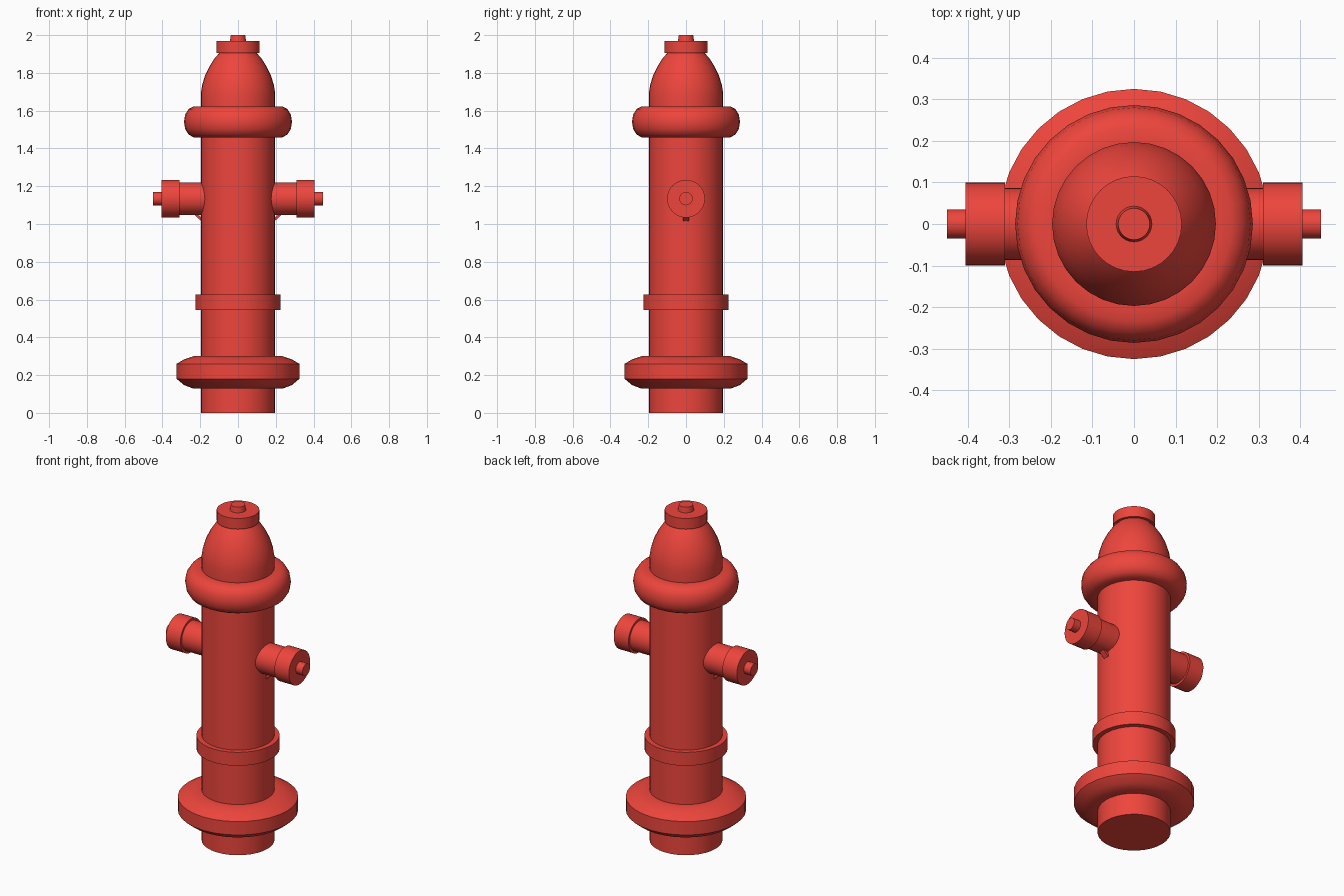
import bpy, bmesh, math
from mathutils import Matrix, Vector

if "Cube" in bpy.data.objects:
    bpy.data.objects.remove(bpy.data.objects["Cube"])

red = bpy.data.materials.new("red_paint")
red.diffuse_color = (0.85, 0.06, 0.045, 1)
red.use_nodes = True
red.node_tree.nodes["Principled BSDF"].inputs["Base Color"].default_value = red.diffuse_color


def finish(name, bm):
    bmesh.ops.recalc_face_normals(bm, faces=bm.faces)
    mesh = bpy.data.meshes.new(name)
    bm.to_mesh(mesh)
    bm.free()
    obj = bpy.data.objects.new(name, mesh)
    bpy.context.collection.objects.link(obj)
    mesh.materials.append(red)
    bpy.ops.object.select_all(action='DESELECT')
    obj.select_set(True)
    bpy.context.view_layer.objects.active = obj
    bpy.ops.object.shade_smooth_by_angle(angle=math.radians(35))
    return obj


def lathe(name, profile, sides=32, matrix=Matrix()):
    """Revolve (radius, height) points around z and cap both ends."""
    bm = bmesh.new()
    rings = []
    for r, z in profile:
        rings.append([bm.verts.new(matrix @ Vector((
            r * math.cos(2 * math.pi * i / sides),
            r * math.sin(2 * math.pi * i / sides), z))) for i in range(sides)])
    for a, b in zip(rings, rings[1:]):
        for i in range(sides):
            j = (i + 1) % sides
            bm.faces.new((a[i], a[j], b[j], b[i]))
    bm.faces.new(rings[0])
    bm.faces.new(rings[-1])
    return finish(name, bm)


# Main column, from flat foot to rounded bonnet, cap and operating nut
lathe("body", [
    (0.197, 0), (0.197, 0.13),
    (0.24, 0.13), (0.285, 0.147), (0.325, 0.18), (0.325, 0.26),      # base flange
    (0.285, 0.283), (0.23, 0.302), (0.197, 0.302),
    (0.197, 0.546), (0.225, 0.546), (0.225, 0.626), (0.197, 0.626),  # band
    (0.197, 1.459),
    (0.235, 1.459), (0.262, 1.474), (0.28, 1.503), (0.286, 1.541),   # collar
    (0.28, 1.579), (0.262, 1.608), (0.235, 1.623), (0.197, 1.623),
    (0.197, 1.69), (0.19, 1.735), (0.175, 1.785), (0.151, 1.835),    # bonnet
    (0.122, 1.88), (0.10, 1.904),
    (0.115, 1.904), (0.115, 1.968), (0.043, 1.968), (0.038, 2.0)])   # cap and nut

# Side outlets with hose caps, nuts and small support struts
for side, label in ((1, "right"), (-1, "left")):
    turn = (Matrix.Translation((0, 0, 1.134))
            @ Matrix.Rotation(side * math.pi / 2, 4, 'Y'))
    lathe(label + "_outlet", [
        (0.087, 0.12), (0.087, 0.31), (0.1, 0.31), (0.1, 0.405),
        (0.035, 0.405), (0.035, 0.45)], 32, turn)
    bm = bmesh.new()
    bmesh.ops.create_cube(bm, size=1, matrix=(
        Matrix.Translation((side * 0.208, 0, 1.037))
        @ Matrix.Rotation(-side * math.radians(42), 4, 'Y')
        @ Matrix.Diagonal((0.09, 0.034, 0.014, 1))))
    finish(label + "_strut", bm)
